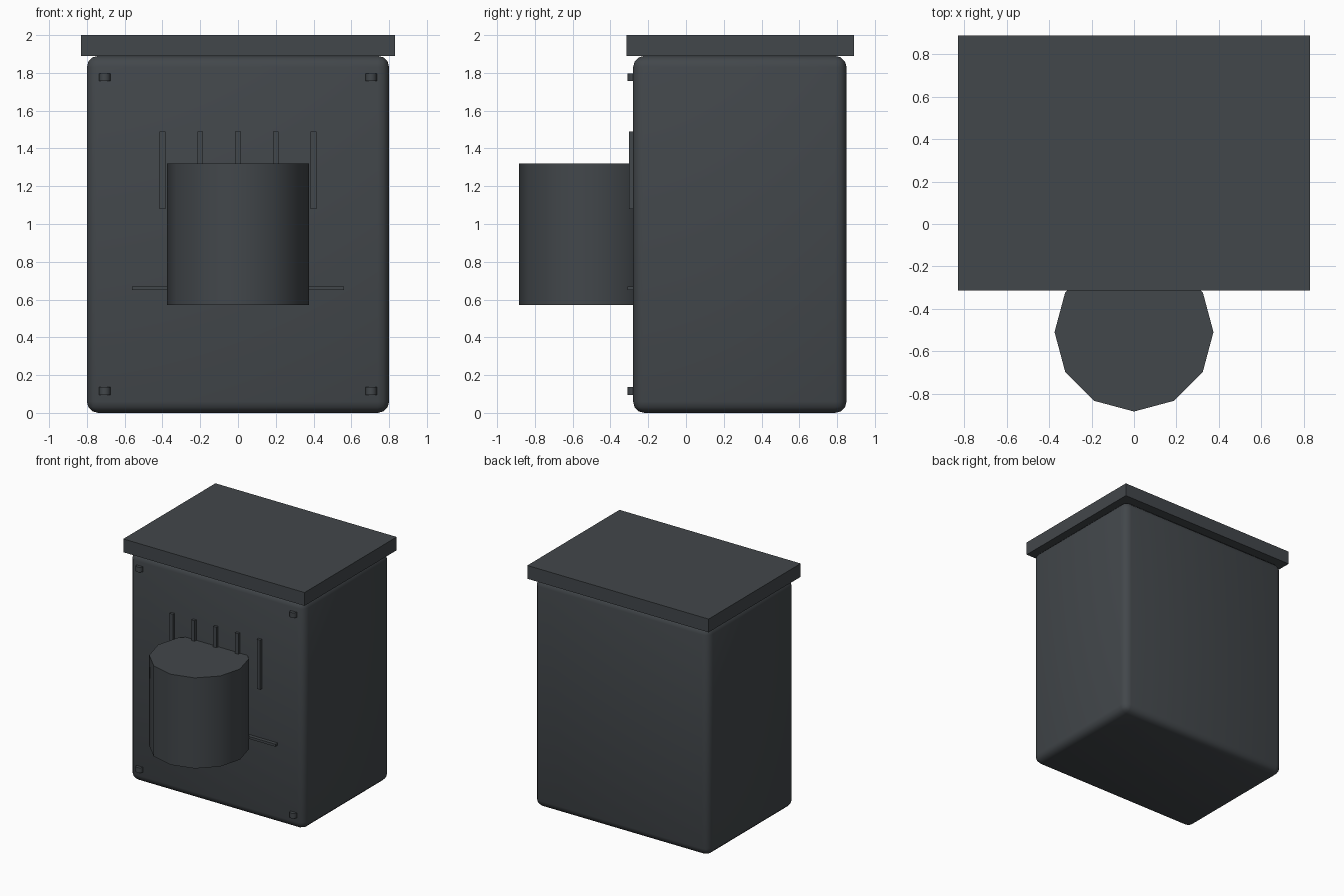
import bpy
from math import radians

cube = bpy.data.objects.get("Cube")
if cube:
    bpy.data.objects.remove(cube, do_unlink=True)

dark_grey = bpy.data.materials.new("dark_grey")
dark_grey.use_nodes = True
colour = (0.055, 0.063, 0.07, 1)
dark_grey.diffuse_color = colour
dark_grey.node_tree.nodes["Principled BSDF"].inputs["Base Color"].default_value = colour


def finish(name):
    obj = bpy.context.object
    obj.name = name
    obj.data.materials.append(dark_grey)
    return obj


def box(name, x, y, z):
    """Box from (min, max) ranges on each axis."""
    ranges = (x, y, z)
    bpy.ops.mesh.primitive_cube_add(size=1, location=[(a + b) / 2 for a, b in ranges])
    bpy.context.object.scale = [b - a for a, b in ranges]
    bpy.ops.object.transform_apply(location=False, rotation=False, scale=True)
    return finish(name)


def upright_cylinder(name, sides, radius, depth, location):
    bpy.ops.mesh.primitive_cylinder_add(vertices=sides, radius=radius, depth=depth,
                                        location=location)
    bpy.ops.object.shade_smooth_by_angle(angle=radians(50))
    return finish(name)


FRONT = -0.28

# Cabinet with rounded edges
body = box("cabinet_body", (-0.8, 0.8), (FRONT, 0.85), (0, 1.89))
bevel = body.modifiers.new("rounded_edges", 'BEVEL')
bevel.width = 0.06
bevel.segments = 3
bpy.ops.object.modifier_apply(modifier=bevel.name)
bpy.ops.object.shade_smooth_by_angle(angle=radians(40))

# Overhanging lid
box("lid", (-0.83, 0.83), (-0.315, 0.89), (1.89, 2))

# Drum on the front face
upright_cylinder("front_drum", 12, 0.375, 0.75, (0, -0.51, 0.945))

# Row of upright slats and one level bar behind the drum
for i in range(5):
    x = (i - 2) * 0.2
    box(f"vent_slat_{i + 1}", (x - 0.015, x + 0.015), (-0.303, FRONT + 0.01), (1.08, 1.49))
box("cross_bar", (-0.56, 0.56), (-0.31, FRONT + 0.01), (0.65, 0.67))

# Corner studs
for side, x in (("left", 0.705), ("right", -0.705)):
    for level, z in (("upper", 1.777), ("lower", 0.117)):
        upright_cylinder(f"{level}_{side}_stud", 8, 0.03, 0.042, (x, FRONT, z))
